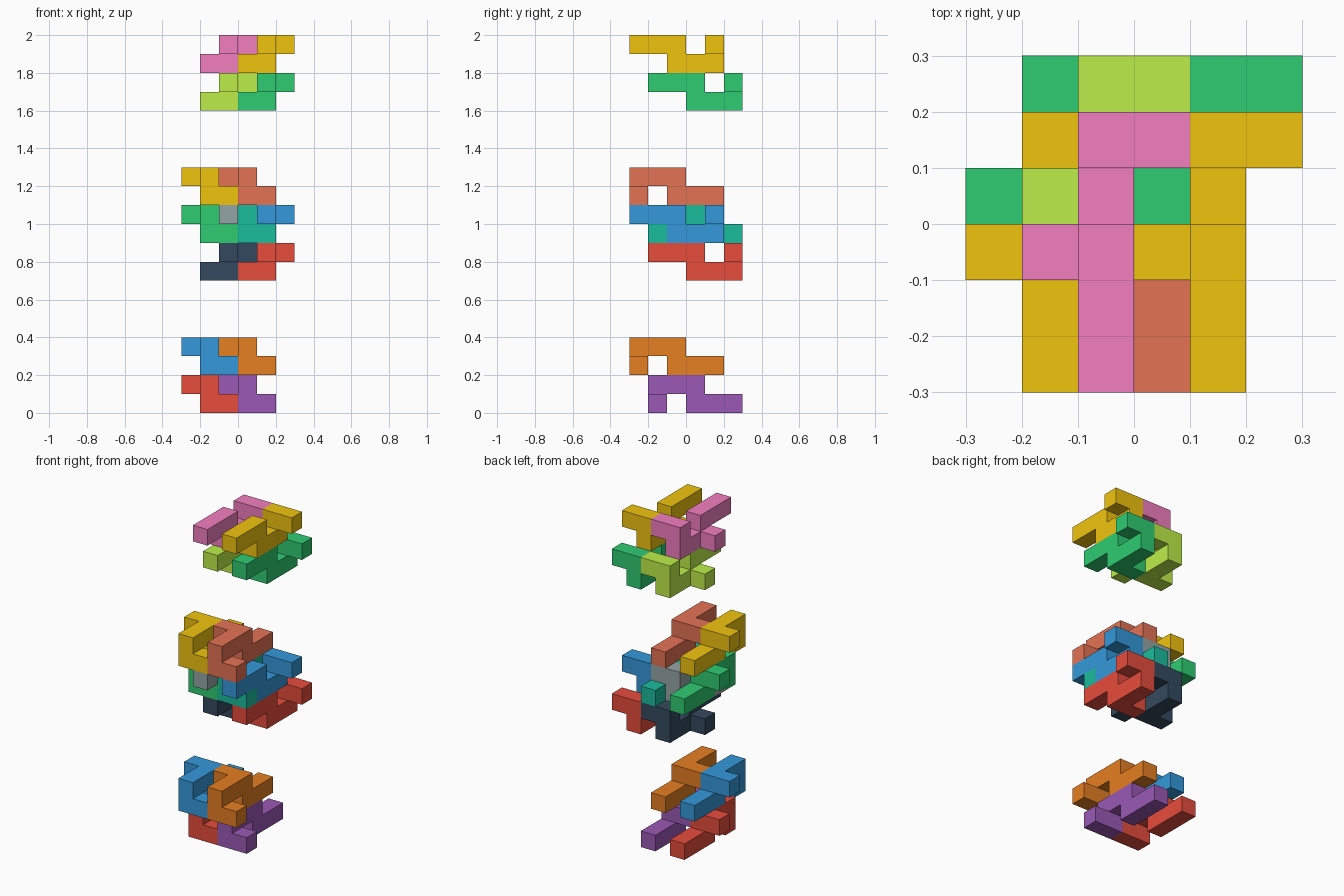
import bpy, bmesh
from mathutils import Vector

if "Cube" in bpy.data.objects:
    bpy.data.objects.remove(bpy.data.objects["Cube"])

U = 0.1  # one cube cell

# Cells of one burr piece: a cranked bar with a side knob and a hooked tip
PIECE = {(0, -3, 1), (0, -2, 1), (0, -1, 1), (0, -1, 0), (-1, -1, 0),
         (0, 0, 0), (0, 1, 0), (0, 1, 1), (1, 1, 1)}
# The same piece turned half a turn about x
TURNED = {(x, -2 - y, 1 - z) for x, y, z in PIECE}


def linear(c):
    c /= 255
    return c / 12.92 if c <= 0.04045 else ((c + 0.055) / 1.055) ** 2.4


COLOURS = {"yellow": (241, 196, 15), "pink": (243, 126, 192), "green": (46, 204, 113),
           "lime": (190, 238, 72), "salmon": (228, 114, 84), "blue": (52, 152, 219),
           "teal": (26, 188, 156), "grey": (149, 165, 166), "slate": (52, 73, 94),
           "red": (231, 76, 60), "orange": (230, 126, 34), "purple": (155, 89, 182)}
mats = {}
for key, rgb in COLOURS.items():
    mats[key] = bpy.data.materials.new(key)
    mats[key].diffuse_color = (*map(linear, rgb), 1)


def add_piece(name, cells, origin, colour):
    """Skin the cells with outer faces only, then merge coplanar faces."""
    bm = bmesh.new()
    for cell in cells:
        for axis in range(3):
            for sign in (-1, 1):
                n = Vector((0, 0, 0))
                n[axis] = sign
                if tuple(int(a + b) for a, b in zip(cell, n)) in cells:
                    continue
                u, v = Vector((0, 0, 0)), Vector((0, 0, 0))
                u[(axis + 1) % 3] = 0.5
                v[(axis + 2) % 3] = 0.5 * sign
                c = Vector(cell) + Vector((0.5, 0.5, 0.5)) + n / 2
                bm.faces.new([bm.verts.new((c + p + Vector(origin)) * U)
                              for p in (-u - v, u - v, u + v, -u + v)])
    bmesh.ops.remove_doubles(bm, verts=bm.verts, dist=U * 0.01)
    bmesh.ops.dissolve_limit(bm, angle_limit=0.01, verts=bm.verts, edges=bm.edges)
    mesh = bpy.data.meshes.new(name)
    bm.to_mesh(mesh)
    bm.free()
    mesh.materials.append(mats[colour])
    ob = bpy.data.objects.new(name, mesh)
    bpy.context.collection.objects.link(ob)


def add_half(prefix, cells, left_x, z, colours):
    """Two crossed layers of two pieces each: lower pair shifted back by one cell."""
    for i, colour in enumerate(colours):
        level, side = divmod(i, 2)
        name = f"{prefix}_{('lower', 'upper')[level]}_{('left', 'right')[side]}_piece"
        add_piece(name, cells, (left_x + 2 * side, 1 - level, z + 2 * level), colour)


# Separate halves at the bottom and top
add_half("bottom_half", TURNED, -2, 0, ("red", "purple", "blue", "orange"))
add_half("top_half", PIECE, -1, 16, ("lime", "green", "pink", "yellow"))
# Both halves interlocked in the middle
add_half("assembled_lower_half", PIECE, -1, 7, ("slate", "red", "grey", "blue"))
add_half("assembled_upper_half", TURNED, -2, 9, ("green", "teal", "yellow", "salmon"))

for m in bpy.data.materials:
    if m.users and not m.is_grease_pencil:
        m.use_nodes = True
        m.node_tree.nodes["Principled BSDF"].inputs["Base Color"].default_value = m.diffuse_color
